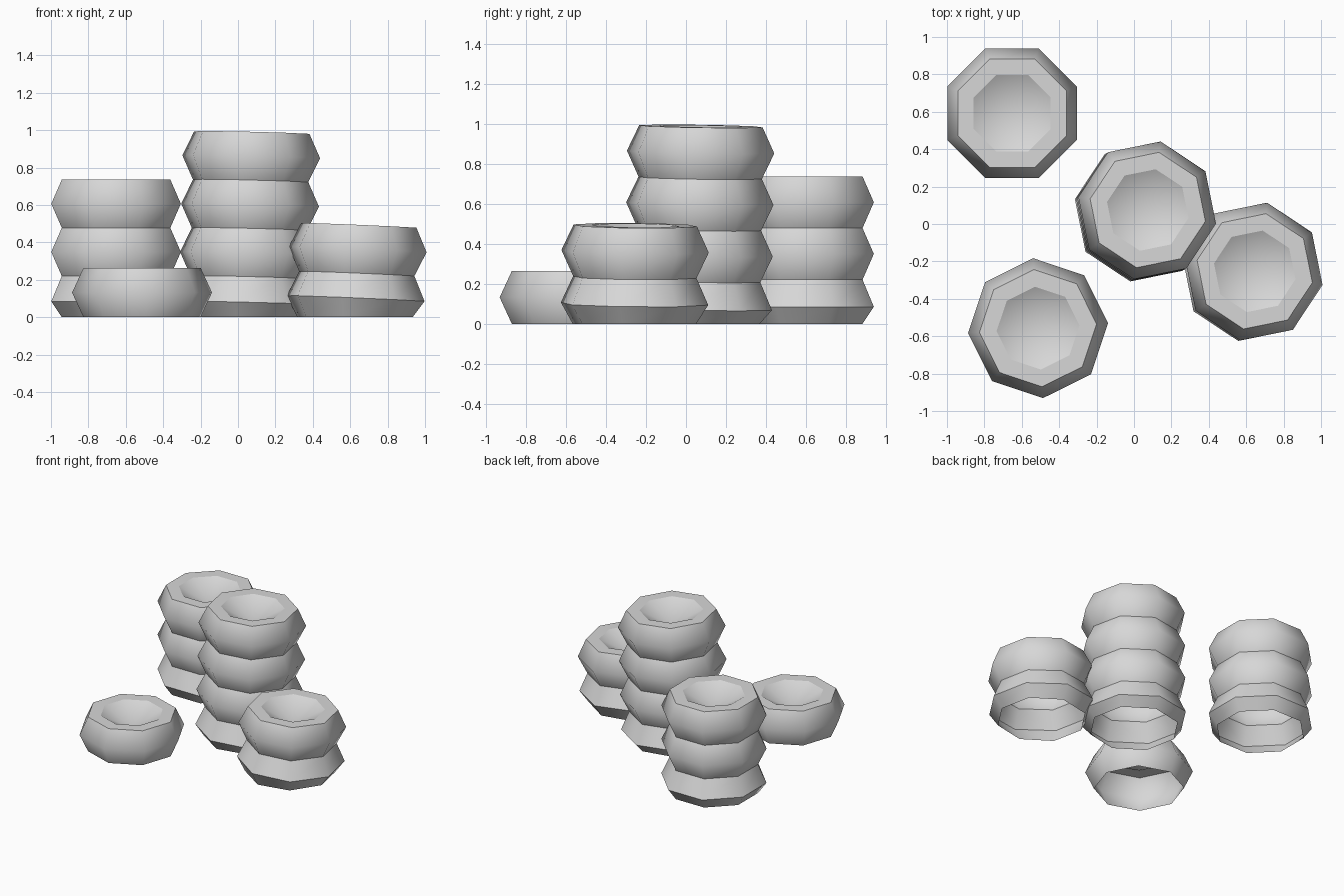
import bpy
import bmesh
import math

if "Cube" in bpy.data.objects:
    bpy.data.objects.remove(bpy.data.objects["Cube"], do_unlink=True)

SIDES = 8
WIDE, NARROW, HOLE = 0.375, 0.314, 0.222
TIRE_HEIGHT = 0.258
DISH_DEPTH = 0.12

grey = bpy.data.materials.new("light_grey")
grey.use_nodes = True
grey.diffuse_color = (0.68, 0.68, 0.68, 1)
grey.node_tree.nodes["Principled BSDF"].inputs["Base Color"].default_value = (0.68, 0.68, 0.68, 1)


def tire_stack(name, x, y, turn, count, first_ridge, first_top, lean=(0, 0)):
    """Octagonal stack of tires; lean is the slope of its rings along x and y."""
    bm = bmesh.new()

    def point(radius, angle, z, tilt=1):
        px, py = radius * math.cos(angle), radius * math.sin(angle)
        sx, sy = lean[0] * tilt, lean[1] * tilt
        return bm.verts.new((x + px - sx * z, y + py - sy * z, z + sx * px + sy * py))

    # Profile: radius, height, sharp crease
    profile = [(NARROW, 0, True), (WIDE, first_ridge, count > 1), (NARROW, first_top, True)]
    top = first_top
    for _ in range(count - 1):
        profile += [(WIDE, top + TIRE_HEIGHT / 2, False), (NARROW, top + TIRE_HEIGHT, True)]
        top += TIRE_HEIGHT
    profile.append((HOLE, top, True))

    # Rings, side walls and flat rim
    rings = []
    for i, (radius, z, sharp) in enumerate(profile):
        ring = [point(radius, math.radians(turn) + math.tau * k / SIDES, z, i > 0)
                for k in range(SIDES)]
        rings.append(ring)
    for low, high in zip(rings, rings[1:]):
        for k in range(SIDES):
            n = (k + 1) % SIDES
            bm.faces.new((low[k], low[n], high[n], high[k]))

    # Dished centre
    apex = point(0, 0, top - DISH_DEPTH)
    for k in range(SIDES):
        bm.faces.new((rings[-1][k], rings[-1][(k + 1) % SIDES], apex))

    # Smooth rounds with sharp seams
    for face in bm.faces:
        face.smooth = True
    for ring, (radius, z, sharp) in zip(rings, profile):
        for k in range(SIDES):
            bm.edges.get((ring[k], ring[(k + 1) % SIDES])).smooth = not sharp

    mesh = bpy.data.meshes.new(name)
    bm.to_mesh(mesh)
    bm.free()
    mesh.materials.append(grey)
    obj = bpy.data.objects.new(name, mesh)
    bpy.context.collection.objects.link(obj)
    return obj


tire_stack("back_tire_stack", -0.652, 0.592, 22.5, 3, 0.085, 0.22)
tire_stack("middle_tire_stack", 0.05, 0.06, 34, 4, 0.075, 0.213, (-0.024, -0.015))
tire_stack("side_tire_stack", 0.625, -0.258, 34, 2, 0.1, 0.233, (-0.042, -0.01))
tire_stack("front_single_tire", -0.513, -0.557, 4, 1, 0.132, 0.264)
